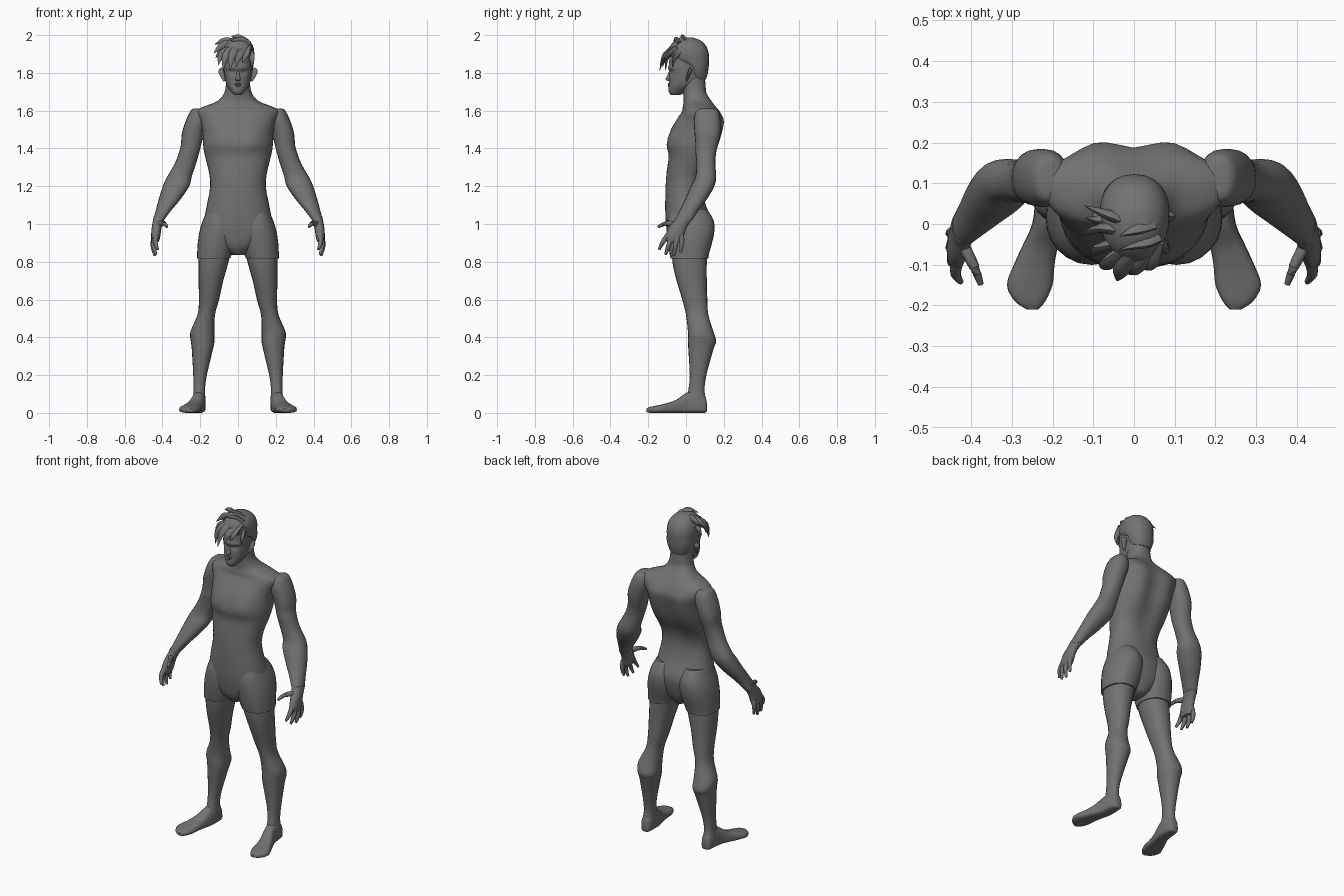
import bpy, math
from mathutils import Vector

skin = bpy.data.materials.new("grey_clay")
skin.diffuse_color = (0.17, 0.17, 0.17, 1)


def spline(rows, steps):
    """Catmull-Rom interpolation through rows of numbers."""
    out = []
    n = len(rows)
    for i in range(n - 1):
        p = [rows[max(i - 1, 0)], rows[i], rows[i + 1], rows[min(i + 2, n - 1)]]
        for s in range(steps):
            t = s / steps
            out.append([0.5 * (2 * b + (c - a) * t + (2 * a - 5 * b + 4 * c - d) * t * t
                               + (3 * b - a - 3 * c + d) * t ** 3) for a, b, c, d in zip(*p)])
    out.append(list(rows[-1]))
    return out


def skin_rings(name, rings, mirror=False, shape=None):
    """Bridge rings of points, cap both ends."""
    k = len(rings[0])
    verts = [shape(Vector(v)) if shape else v for r in rings for v in r]
    faces = [(i * k + j, i * k + (j + 1) % k, (i + 1) * k + (j + 1) % k, (i + 1) * k + j)
             for i in range(len(rings) - 1) for j in range(k)]
    faces += [tuple(range(k))[::-1], tuple(range((len(rings) - 1) * k, len(rings) * k))]
    me = bpy.data.meshes.new(name)
    me.from_pydata(verts, [], faces)
    # make the closed shell face outwards
    vol = sum(me.vertices[p.vertices[0]].co.dot(
        me.vertices[p.vertices[i]].co.cross(me.vertices[p.vertices[i + 1]].co))
        for p in me.polygons for i in range(1, len(p.vertices) - 1))
    if vol < 0:
        me.flip_normals()
    for p in me.polygons:
        p.use_smooth = True
    me.set_sharp_from_angle(angle=math.radians(50))
    me.materials.append(skin)
    ob = bpy.data.objects.new(name, me)
    bpy.context.collection.objects.link(ob)
    if mirror:
        ob.modifiers.new("mirror", 'MIRROR').use_mirror_merge = False
    return ob


def power(v, e):
    return math.copysign(abs(v) ** e, v)


def loft(name, rows, axis='z', sides=20, steps=3, e=0.9, **kw):
    """Rows: position along axis, x min, x max, depth min, depth max, depth of widest point."""
    rings = []
    for t, x0, x1, d0, d1, dc in spline(rows, steps):
        ring = []
        for j in range(sides):
            a = 2 * math.pi * j / sides
            x = (x0 + x1) / 2 + (x1 - x0) / 2 * power(math.cos(a), e)
            s = power(math.sin(a), e)
            d = dc + s * ((d1 - dc) if s > 0 else (dc - d0))
            ring.append((x, d, t) if axis == 'z' else (x, t, d))
        rings.append(ring)
    return skin_rings(name, rings, **kw)


def mid(rows):
    return [r if len(r) == 6 else (*r, (r[3] + r[4]) / 2) for r in rows]


def sym(rows):
    """Rows z, half width, front, back, widest -> loft rows."""
    return [(z, -w, w, f, b, c) for z, w, f, b, c in rows]


def tube(name, pts, radii, flat=1.0, sides=8, steps=3, mirror=False):
    """Tapered tube along a curved path."""
    data = spline([(*p, r) for p, r in zip(pts, radii)], steps)
    rings = []
    for i, (x, y, z, r) in enumerate(data):
        tan = (Vector(data[min(i + 1, len(data) - 1)][:3]) - Vector(data[max(i - 1, 0)][:3])).normalized()
        u = tan.cross(Vector((0.3, 0.9, 0.2))).normalized()
        v = tan.cross(u)
        rings.append([Vector((x, y, z)) + r * (u * math.cos(a) + v * math.sin(a) * flat)
                      for a in (2 * math.pi * j / sides for j in range(sides))])
    return skin_rings(name, rings, mirror)


def bump(x, c, w):
    return math.exp(-((x - c) / w) ** 2)


# Torso with spine groove, shoulder blades and chest line
def torso_shape(v):
    if v.y > 0.06:
        v.y += (-0.018 * bump(v.x, 0, 0.04) + 0.012 * bump(abs(v.x), 0.1, 0.04)) * bump(v.z, 1.45, 0.17)
    else:
        v.y += 0.008 * bump(v.x, 0, 0.02) * bump(v.z, 1.47, 0.06)
        v.y -= 0.01 * bump(abs(v.x), 0.09, 0.05) * bump(v.z, 1.45, 0.05)
    return v


loft("torso", sym([
    (0.835, 0.03, -0.05, 0.08, 0.01), (0.88, 0.10, -0.085, 0.11, 0.01),
    (0.95, 0.18, -0.10, 0.132, 0.01), (1.02, 0.18, -0.108, 0.138, 0.01),
    (1.10, 0.165, -0.11, 0.105, 0.0), (1.20, 0.147, -0.108, 0.085, 0.0),
    (1.28, 0.155, -0.102, 0.10, 0.01), (1.36, 0.175, -0.092, 0.145, 0.03),
    (1.42, 0.185, -0.102, 0.172, 0.045), (1.50, 0.19, -0.08, 0.195, 0.07),
    (1.55, 0.205, -0.052, 0.20, 0.09), (1.595, 0.225, -0.022, 0.178, 0.10),
    (1.62, 0.185, -0.017, 0.16, 0.09), (1.65, 0.11, -0.012, 0.14, 0.07),
    (1.69, 0.075, -0.015, 0.112, 0.05), (1.73, 0.065, -0.022, 0.105, 0.04),
    (1.79, 0.06, -0.03, 0.10, 0.035)]), sides=40, shape=torso_shape)

# Shorts legs with a small step at the hem
loft("shorts_leg", mid([
    (0.818, 0.042, 0.217, -0.082, 0.118), (0.85, 0.03, 0.216, -0.088, 0.124),
    (0.90, 0.015, 0.213, -0.095, 0.138), (0.96, 0.008, 0.204, -0.10, 0.15),
    (1.02, 0.012, 0.186, -0.098, 0.146), (1.08, 0.03, 0.16, -0.08, 0.11)]),
    sides=24, mirror=True)

# Legs
loft("leg", mid([
    (0.90, 0.03, 0.20, -0.075, 0.112), (0.80, 0.05, 0.209, -0.072, 0.110),
    (0.70, 0.078, 0.209, -0.05, 0.110), (0.60, 0.10, 0.207, -0.02, 0.113),
    (0.52, 0.122, 0.214, 0.0, 0.118), (0.43, 0.125, 0.252, 0.01, 0.145),
    (0.38, 0.125, 0.250, 0.01, 0.160), (0.34, 0.132, 0.245, 0.012, 0.146),
    (0.20, 0.165, 0.237, 0.02, 0.108), (0.12, 0.175, 0.235, 0.012, 0.098),
    (0.07, 0.172, 0.240, 0.0, 0.105), (0.02, 0.175, 0.235, 0.0, 0.10)]), mirror=True)

# Feet, lofted from heel to toe
loft("foot", [
    (0.11, 0.19, 0.222, 0.008, 0.055, 0.025), (0.10, 0.177, 0.235, 0.0, 0.09, 0.025),
    (0.06, 0.172, 0.242, 0.0, 0.12, 0.025), (0.0, 0.175, 0.25, 0.0, 0.105, 0.02),
    (-0.05, 0.186, 0.272, 0.0, 0.07, 0.02), (-0.10, 0.195, 0.295, 0.0, 0.052, 0.018),
    (-0.15, 0.20, 0.312, 0.0, 0.04, 0.016), (-0.19, 0.218, 0.292, 0.0, 0.032, 0.015),
    (-0.21, 0.235, 0.262, 0.005, 0.022, 0.013)], axis='y', e=0.75, mirror=True)

# Arms
loft("arm", mid([
    (1.612, 0.20, 0.232, 0.08, 0.145), (1.60, 0.17, 0.25, 0.055, 0.17),
    (1.55, 0.16, 0.275, 0.042, 0.183), (1.48, 0.18, 0.297, 0.045, 0.183),
    (1.42, 0.195, 0.302, 0.05, 0.17), (1.38, 0.205, 0.312, 0.05, 0.16),
    (1.32, 0.222, 0.335, 0.055, 0.155), (1.25, 0.245, 0.375, 0.05, 0.16),
    (1.20, 0.258, 0.398, 0.025, 0.15), (1.13, 0.305, 0.42, -0.005, 0.11),
    (1.07, 0.355, 0.436, -0.035, 0.065), (1.02, 0.392, 0.45, -0.058, 0.032)]), mirror=True)

# Hands
loft("palm", mid([
    (1.04, 0.385, 0.446, -0.05, 0.038), (1.02, 0.392, 0.45, -0.06, 0.03),
    (0.98, 0.405, 0.457, -0.092, 0.003), (0.93, 0.412, 0.46, -0.112, -0.012),
    (0.905, 0.42, 0.456, -0.10, -0.022)]), sides=16, mirror=True)
for name, pts in {
    "index_finger": [(0.435, -0.095, 0.94), (0.438, -0.122, 0.905), (0.425, -0.142, 0.865)],
    "middle_finger": [(0.44, -0.075, 0.93), (0.446, -0.093, 0.885), (0.435, -0.108, 0.838)],
    "ring_finger": [(0.443, -0.05, 0.93), (0.45, -0.057, 0.88), (0.44, -0.065, 0.832)],
    "little_finger": [(0.443, -0.025, 0.94), (0.45, -0.022, 0.895), (0.443, -0.028, 0.85)],
    "thumb": [(0.418, -0.055, 1.0), (0.392, -0.105, 1.003), (0.376, -0.148, 0.985)],
}.items():
    tube(name, pts, (0.016, 0.013, 0.007), mirror=True)


# Head with eye sockets, brow and mouth line
def face_shape(v):
    if v.y < -0.03:
        v.y += 0.013 * bump(abs(v.x), 0.03, 0.016) * bump(v.z, 1.803, 0.012)
        v.y -= 0.006 * bump(v.z, 1.828, 0.01)
        v.y += 0.006 * bump(v.x, 0, 0.025) * bump(v.z, 1.737, 0.005)
    return v


loft("head", sym([
    (1.683, 0.02, -0.08, -0.03, -0.055), (1.70, 0.036, -0.092, -0.005, -0.045),
    (1.73, 0.057, -0.092, 0.03, -0.015), (1.76, 0.067, -0.09, 0.08, 0.0),
    (1.80, 0.073, -0.089, 0.105, 0.01), (1.85, 0.076, -0.09, 0.113, 0.015),
    (1.90, 0.075, -0.082, 0.115, 0.02), (1.95, 0.06, -0.055, 0.095, 0.02),
    (1.98, 0.02, 0.0, 0.04, 0.02)]), sides=40, steps=7, shape=face_shape)
loft("nose", sym([
    (1.815, 0.007, -0.088, -0.06, -0.075), (1.79, 0.009, -0.097, -0.06, -0.08),
    (1.768, 0.014, -0.109, -0.06, -0.082), (1.757, 0.012, -0.096, -0.06, -0.08)]), sides=12)
for name, z in (("upper_lip", 1.741), ("lower_lip", 1.731)):
    tube(name, [(-0.024, -0.08, z), (0, -0.091, z), (0.024, -0.08, z)], (0.002, 0.0055, 0.002))
tube("ear", [(0.072, 0.002, 1.757), (0.081, 0.012, 1.785), (0.088, 0.022, 1.812), (0.08, 0.022, 1.826)],
     (0.006, 0.014, 0.016, 0.005), flat=0.6, mirror=True)

# Hair mass over the crown and back
loft("hair_cap", [
    (1.765, -0.05, 0.05, 0.04, 0.105, 0.07), (1.79, -0.068, 0.068, 0.035, 0.114, 0.05),
    (1.83, -0.079, 0.08, 0.02, 0.12, 0.05), (1.865, -0.083, 0.085, -0.06, 0.122, 0.03),
    (1.90, -0.084, 0.087, -0.092, 0.121, 0.025), (1.94, -0.076, 0.08, -0.085, 0.108, 0.02),
    (1.97, -0.055, 0.06, -0.06, 0.08, 0.01), (1.988, -0.025, 0.03, -0.03, 0.035, 0.0)],
    sides=24)

# Hair locks swept to one side and over the forehead: root, bend, tip, root radius
locks = [
    ((0.0, 0.0, 1.95), (-0.07, 0.025, 1.968), (-0.122, 0.045, 1.952), 0.028),
    ((0.0, -0.02, 1.95), (-0.08, -0.01, 1.945), (-0.128, -0.03, 1.905), 0.03),
    ((-0.03, 0.01, 1.90), (-0.088, 0.01, 1.91), (-0.118, 0.015, 1.88), 0.026),
    ((-0.03, -0.04, 1.92), (-0.085, -0.06, 1.90), (-0.105, -0.08, 1.84), 0.028),
    ((-0.01, -0.05, 1.93), (-0.065, -0.098, 1.89), (-0.078, -0.108, 1.81), 0.03),
    ((0.01, -0.05, 1.93), (-0.03, -0.112, 1.895), (-0.042, -0.14, 1.81), 0.032),
    ((0.03, -0.05, 1.93), (0.005, -0.108, 1.89), (-0.012, -0.124, 1.83), 0.03),
    ((0.05, -0.04, 1.93), (0.04, -0.098, 1.895), (0.025, -0.112, 1.855), 0.028),
    ((0.06, -0.01, 1.92), (0.075, -0.06, 1.88), (0.07, -0.07, 1.83), 0.022),
    ((0.04, 0.0, 1.96), (0.0, -0.015, 1.988), (-0.035, -0.03, 1.993), 0.026),
    ((0.05, -0.03, 1.95), (0.015, -0.05, 1.975), (-0.04, -0.065, 1.97), 0.026),
]
for i, (root, bend, tip, r) in enumerate(locks):
    tube(f"hair_lock_{i + 1}", [root, bend, tip], (r, r * 0.7, 0.001), flat=0.6, steps=4)
